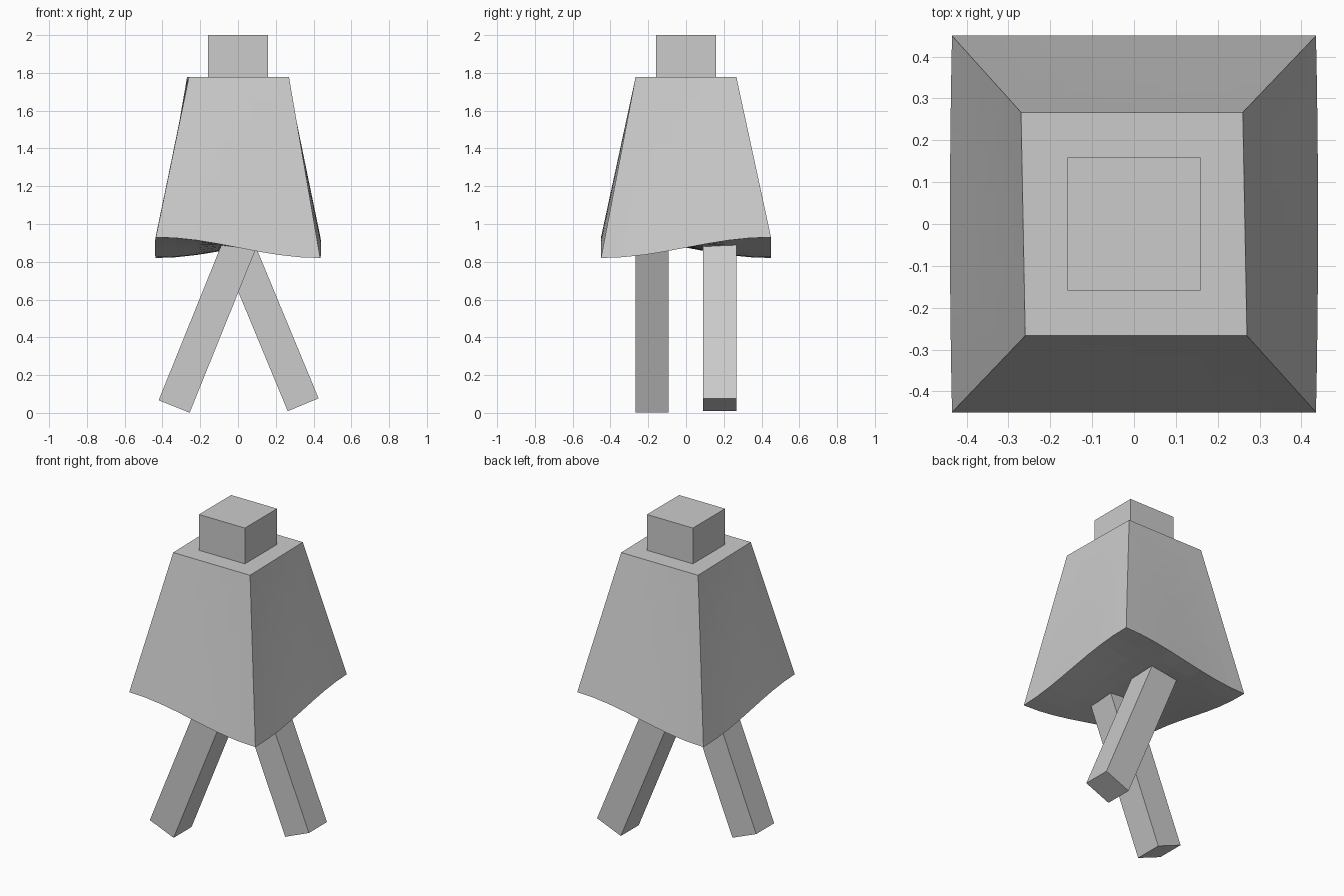
import bpy, bmesh
from math import sin, pi, radians
from mathutils import Matrix, Vector

if "Cube" in bpy.data.objects:
    bpy.data.objects.remove(bpy.data.objects["Cube"])


def add_object(name, bm):
    mesh = bpy.data.meshes.new(name)
    bm.to_mesh(mesh)
    bm.free()
    obj = bpy.data.objects.new(name, mesh)
    bpy.context.collection.objects.link(obj)
    return obj


def add_box(name, size, matrix):
    bm = bmesh.new()
    bmesh.ops.create_cube(bm, size=1, matrix=matrix @ Matrix.Diagonal((*size, 1)))
    return add_object(name, bm)


# Head, sunk a little into the cloak
add_box("head", (0.317, 0.317, 0.3), Matrix.Translation((0, 0, 1.85)))

# Cloak: tapered block with a saddle-shaped hem
bm = bmesh.new()
bmesh.ops.create_cube(bm, size=1)
bmesh.ops.subdivide_edges(bm, edges=bm.edges[:], cuts=7, use_grid_fill=True)
for vert in bm.verts:
    u, v, t = vert.co.x * 2, vert.co.y * 2, vert.co.z + 0.5
    hem_z = 0.875 + 0.055 * sin(u * pi / 2) * sin(v * pi / 2)
    hem = Vector((u * (0.44 - 0.005 * v * v), v * 0.45, hem_z))
    top = Vector((u * 0.265 - 0.005 * v, v * 0.267, 1.777))
    vert.co = hem.lerp(top, t)
add_object("cloak", bm)

# Legs, striding to either side
LEG_LENGTH = 0.98
for name, foot, tilt in (("front_leg", (-0.338, -0.18, 0.034), 22),
                         ("back_leg", (0.345, 0.178, 0.043), -22.5)):
    place = (Matrix.Translation(foot) @ Matrix.Rotation(radians(tilt), 4, 'Y')
             @ Matrix.Translation((0, 0, LEG_LENGTH / 2)))
    add_box(name, (0.177, 0.177, LEG_LENGTH), place)
